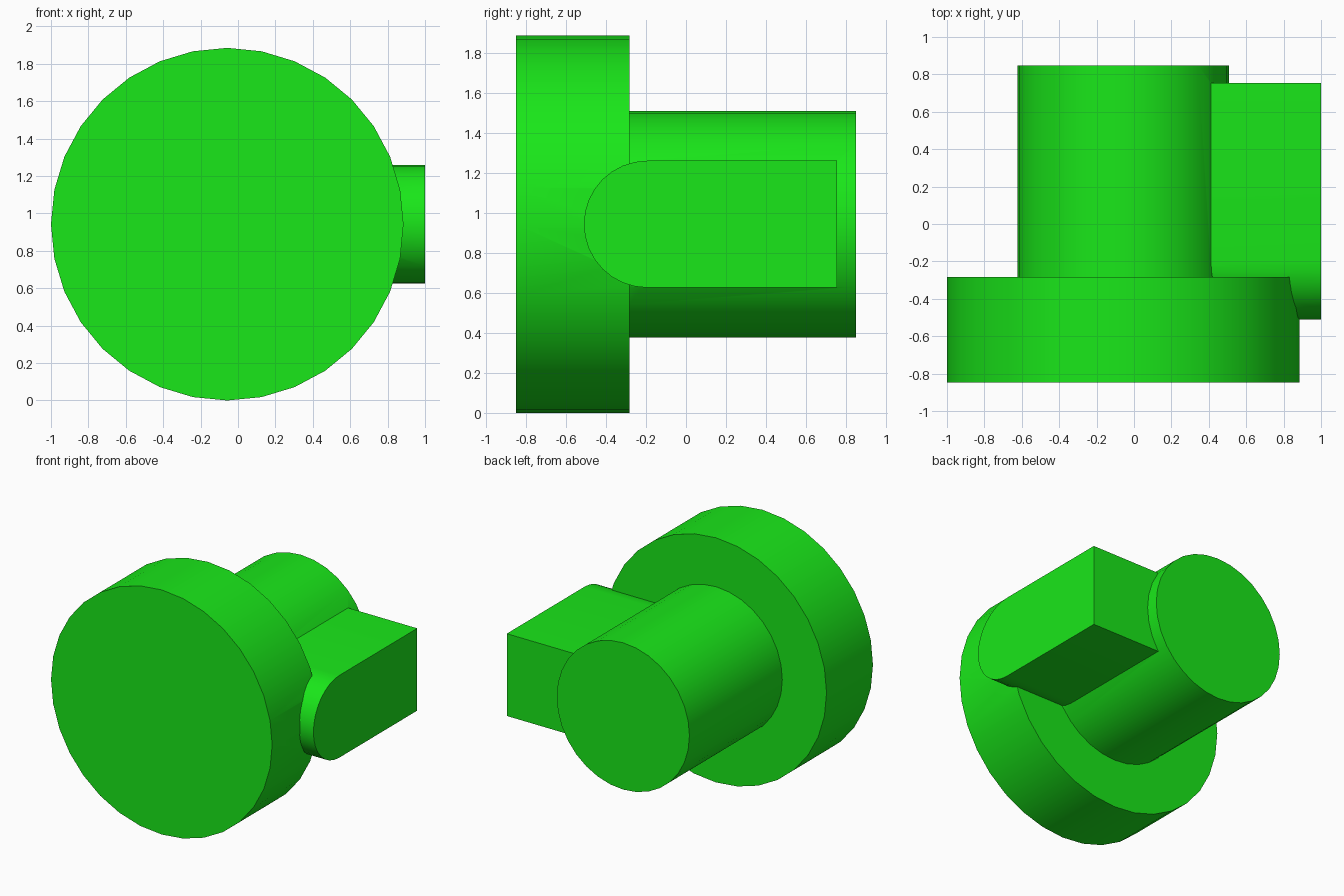
import bpy, bmesh
from math import sin, cos, pi, radians

if "Cube" in bpy.data.objects:
    bpy.data.objects.remove(bpy.data.objects["Cube"])

CX, CZ = -0.0575, 0.9425      # axis of the turned body, along y
SIDES = 32

green = bpy.data.materials.new("green")
green.diffuse_color = (0.01, 0.8, 0.01, 1)
green.use_nodes = True
green.node_tree.nodes["Principled BSDF"].inputs["Base Color"].default_value = green.diffuse_color


def make_object(name, bm):
    bmesh.ops.recalc_face_normals(bm, faces=bm.faces[:])
    mesh = bpy.data.meshes.new(name)
    bm.to_mesh(mesh)
    bm.free()
    mesh.materials.append(green)
    obj = bpy.data.objects.new(name, mesh)
    bpy.context.collection.objects.link(obj)
    return obj


def loft(name, rings):
    """Closed solid skinned through rings of equal point count."""
    bm = bmesh.new()
    loops = [[bm.verts.new(p) for p in ring] for ring in rings]
    for a, b in zip(loops, loops[1:]):
        for i in range(len(a)):
            j = (i + 1) % len(a)
            bm.faces.new((a[i], a[j], b[j], b[i]))
    bm.faces.new(loops[0])
    bm.faces.new(loops[-1])
    return make_object(name, bm)


# Turned body: wide head disc stepping down to the shaft
profile = [(0.9425, -0.848), (0.9425, -0.283), (0.5655, -0.283), (0.5655, 0.848)]
angles = [2 * pi * i / SIDES for i in range(SIDES)]
body = loft("headed_shaft", [
    [(CX + r * cos(a), y, CZ + r * sin(a)) for a in angles] for r, y in profile])

# Side key: square at the back, half round at the front
R, MID_Y, BACK_Y = 0.317, -0.193, 0.754
outline = [(BACK_Y, CZ + R)]
outline += [(MID_Y - R * sin(pi * i / 16), CZ + R * cos(pi * i / 16)) for i in range(17)]
outline += [(BACK_Y, CZ - R)]
key = loft("side_key", [[(x, y, z) for y, z in outline] for x in (0.1, 1.0)])

# Fuse the key into the body
union = body.modifiers.new("fuse_key", 'BOOLEAN')
union.operation = 'UNION'
union.solver = 'EXACT'
union.object = key
bpy.context.view_layer.objects.active = body
body.select_set(True)
bpy.ops.object.modifier_apply(modifier=union.name)
bpy.data.objects.remove(key)
bpy.ops.object.shade_smooth_by_angle(angle=radians(30))
